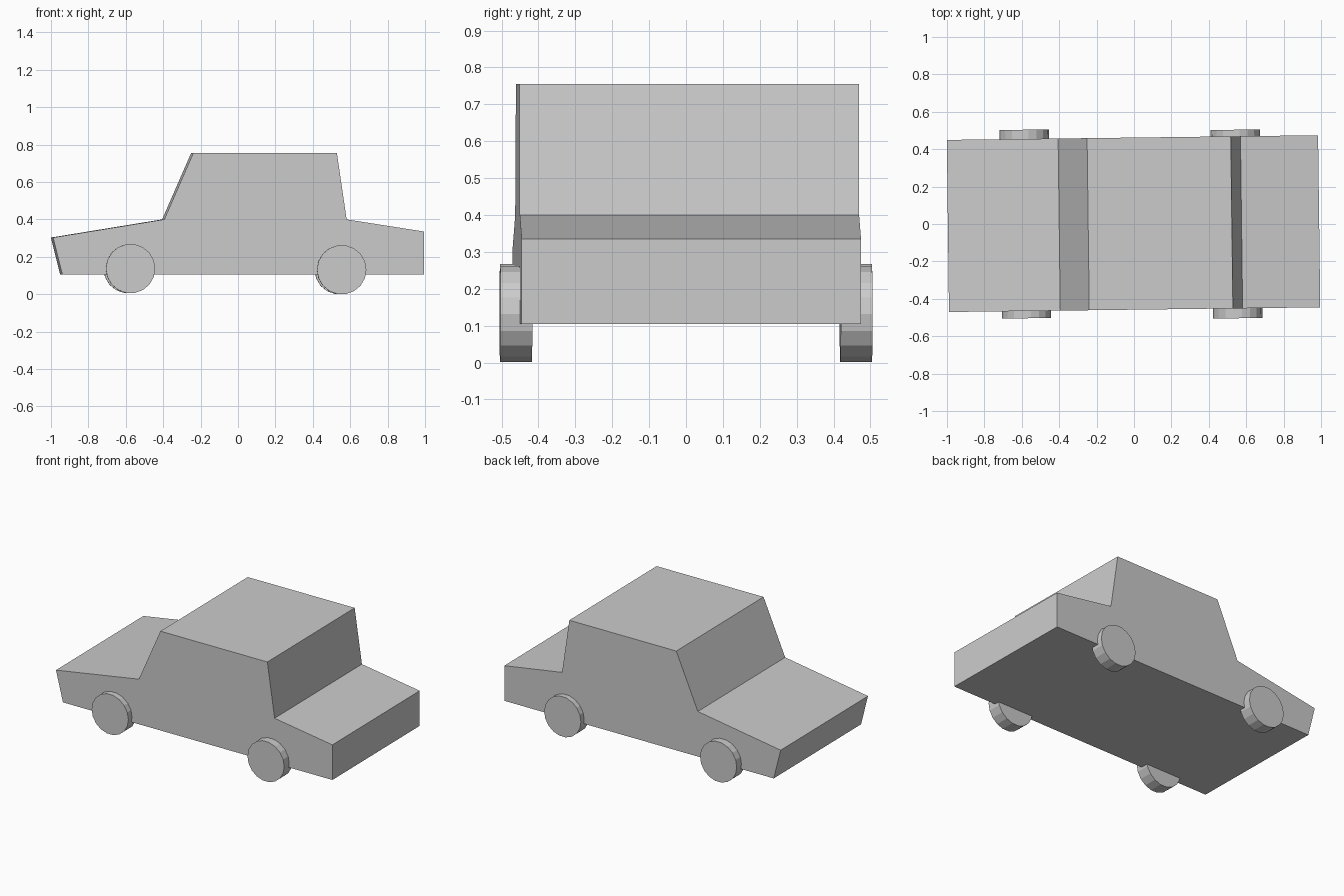
import bpy, bmesh
from math import radians, cos, sin, tau

if "Cube" in bpy.data.objects:
    bpy.data.objects.remove(bpy.data.objects["Cube"])

YAW = radians(0.72)  # the whole car stands slightly turned

grey = bpy.data.materials.new("plain_grey")
grey.use_nodes = True
grey.diffuse_color = (0.6, 0.6, 0.6, 1)
grey.node_tree.nodes["Principled BSDF"].inputs["Base Color"].default_value = (0.6, 0.6, 0.6, 1)


def extrude_profile(name, points, width, location):
    """Solid made from an x-z outline, centred across y."""
    bm = bmesh.new()
    face = bm.faces.new([bm.verts.new((x, -width / 2, z)) for x, z in points])
    result = bmesh.ops.extrude_face_region(bm, geom=[face])
    moved = [v for v in result["geom"] if isinstance(v, bmesh.types.BMVert)]
    bmesh.ops.translate(bm, verts=moved, vec=(0, width, 0))
    bmesh.ops.recalc_face_normals(bm, faces=bm.faces)
    mesh = bpy.data.meshes.new(name)
    bm.to_mesh(mesh)
    bm.free()
    mesh.materials.append(grey)
    obj = bpy.data.objects.new(name, mesh)
    obj.location = location
    obj.rotation_euler.z = YAW
    bpy.context.collection.objects.link(obj)
    return obj


# Body: one side outline with sloping ends, cabin and flat floor
body_outline = [(-0.945, 0.105), (0.99, 0.105), (0.99, 0.335), (0.575, 0.4),
                (0.523, 0.755), (-0.245, 0.755), (-0.4, 0.4), (-0.995, 0.303)]
extrude_profile("car_body", body_outline, 0.92, (0, 0.002, 0))

# Wheels: plain eighteen-sided discs
RADIUS, SIDES = 0.132, 18
disc = [(RADIUS * cos(tau * i / SIDES), RADIUS * sin(tau * i / SIDES)) for i in range(SIDES)]
for end, x, z in (("nose", -0.581, 0.137), ("tail", 0.548, 0.131)):
    for side, s in (("left", 1), ("right", -1)):
        extrude_profile(f"{end}_{side}_wheel", disc, 0.086, (x - s * 0.006, s * 0.461, z))
